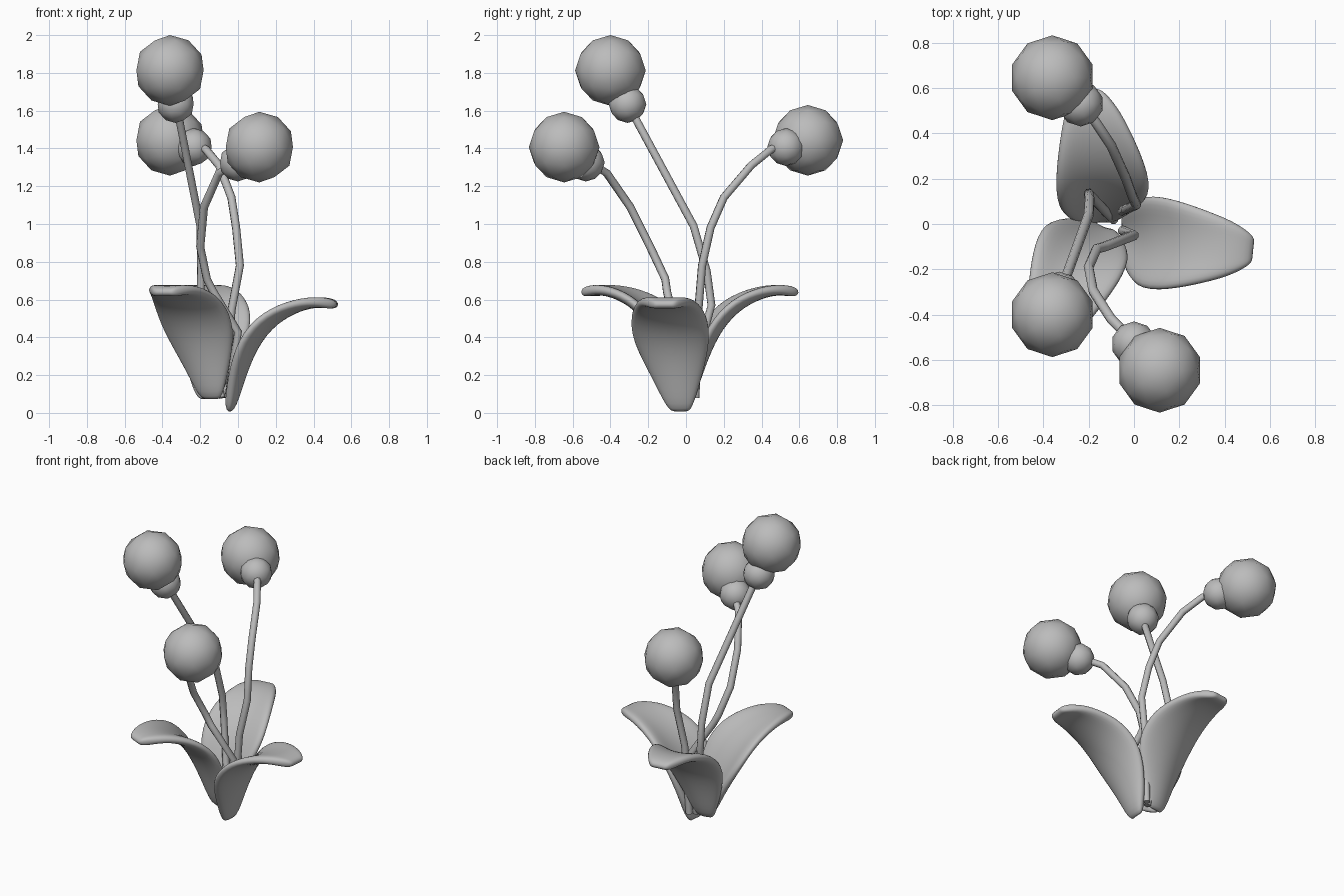
import bpy, bmesh, math
from mathutils import Vector, Matrix

cube = bpy.data.objects.get("Cube")
if cube:
    bpy.data.objects.remove(cube, do_unlink=True)

grey = bpy.data.materials.new("soft_grey")
grey.use_nodes = True
COLOR = (0.5, 0.5, 0.5, 1)
grey.diffuse_color = COLOR
grey.node_tree.nodes["Principled BSDF"].inputs["Base Color"].default_value = COLOR


def add_mesh(name, bm):
    bmesh.ops.recalc_face_normals(bm, faces=bm.faces)
    for f in bm.faces:
        f.smooth = True
    mesh = bpy.data.meshes.new(name)
    bm.to_mesh(mesh)
    bm.free()
    mesh.materials.append(grey)
    obj = bpy.data.objects.new(name, mesh)
    bpy.context.collection.objects.link(obj)
    return obj


def ball(name, center, radius):
    bm = bmesh.new()
    bmesh.ops.create_icosphere(bm, subdivisions=2, radius=radius,
                               matrix=Matrix.Translation(center))
    add_mesh(name, bm)


def stem(name, points):
    curve = bpy.data.curves.new(name, "CURVE")
    curve.dimensions = "3D"
    curve.bevel_depth = 0.022
    curve.bevel_resolution = 2
    curve.use_fill_caps = True
    spline = curve.splines.new("POLY")
    spline.points.add(len(points) - 1)
    for p, co in zip(spline.points, points):
        p.co = (*co, 1)
    spline.use_smooth = True
    curve.materials.append(grey)
    obj = bpy.data.objects.new(name, curve)
    bpy.context.collection.objects.link(obj)


# Leaf spine: outward distance, sideways bend, height, half width, cup depth
SPINE = [(0.0, 0.0, 0.0, 0.055, 0.01), (0.055, -0.015, 0.17, 0.13, 0.045),
         (0.13, -0.04, 0.36, 0.215, 0.065), (0.24, -0.04, 0.495, 0.205, 0.05),
         (0.38, -0.035, 0.57, 0.16, 0.02), (0.49, -0.03, 0.59, 0.12, 0.0),
         (0.58, -0.025, 0.57, 0.06, 0.0)]
ACROSS = [-1, -0.5, 0, 0.5, 1]


def leaf(name, origin, angle):
    bm = bmesh.new()
    rows = []
    for i, (r, bend, z, half, cup) in enumerate(SPINE):
        a, b = SPINE[max(i - 1, 0)], SPINE[min(i + 1, len(SPINE) - 1)]
        along = Vector((b[0] - a[0], 0, b[2] - a[2])).normalized()
        inward = Vector((-along.z, 0, along.x))
        rows.append([bm.verts.new(Vector((r, bend + u * half, z)) + inward * cup * u * u)
                     for u in ACROSS])
    for low, high in zip(rows, rows[1:]):
        for j in range(len(ACROSS) - 1):
            bm.faces.new((low[j], low[j + 1], high[j + 1], high[j]))
    bm.transform(Matrix.Translation(origin) @ Matrix.Rotation(math.radians(angle), 4, "Z"))
    obj = add_mesh(name, bm)
    solid = obj.modifiers.new("thickness", "SOLIDIFY")
    solid.thickness = 0.055
    solid.offset = 0
    sub = obj.modifiers.new("rounding", "SUBSURF")
    sub.levels = sub.render_levels = 2


leaf("side_leaf", (-0.045, -0.03, 0), -6)
leaf("back_leaf", (-0.16, 0.015, 0.065), 97)
leaf("front_leaf", (-0.14, -0.02, 0.065), 246)

# Each flower: head, small bud base under it, and a stem down to the ground
FLOWERS = {
    "tall": ((-0.36, -0.4, 1.813), (-0.33, -0.31, 1.635),
             [(-0.32, -0.29, 1.6), (-0.2, 0.04, 0.99), (-0.195, 0.11, 0.75),
              (-0.2, 0.135, 0.57), (-0.13, 0.06, 0.3), (-0.09, 0.02, 0.08)]),
    "back": ((-0.36, 0.645, 1.443), (-0.235, 0.53, 1.407),
             [(-0.22, 0.51, 1.41), (-0.17, 0.45, 1.395), (-0.1, 0.345, 1.31),
              (-0.035, 0.2, 1.14), (-0.01, 0.13, 0.98), (0.01, 0.085, 0.78),
              (-0.035, 0.065, 0.54), (-0.06, 0.05, 0.08)]),
    "front": ((0.113, -0.645, 1.407), (0.0, -0.53, 1.325),
              [(-0.02, -0.5, 1.32), (-0.1, -0.42, 1.27), (-0.18, -0.295, 1.09),
               (-0.2, -0.19, 0.88), (-0.165, -0.11, 0.71), (-0.13, -0.1, 0.64),
               (0.0, -0.05, 0.43), (-0.05, -0.03, 0.08)]),
}
for name, (head, bud, path) in FLOWERS.items():
    ball(name + "_flower_head", head, 0.187)
    ball(name + "_flower_bud", bud, 0.1)
    stem(name + "_stem", path)
